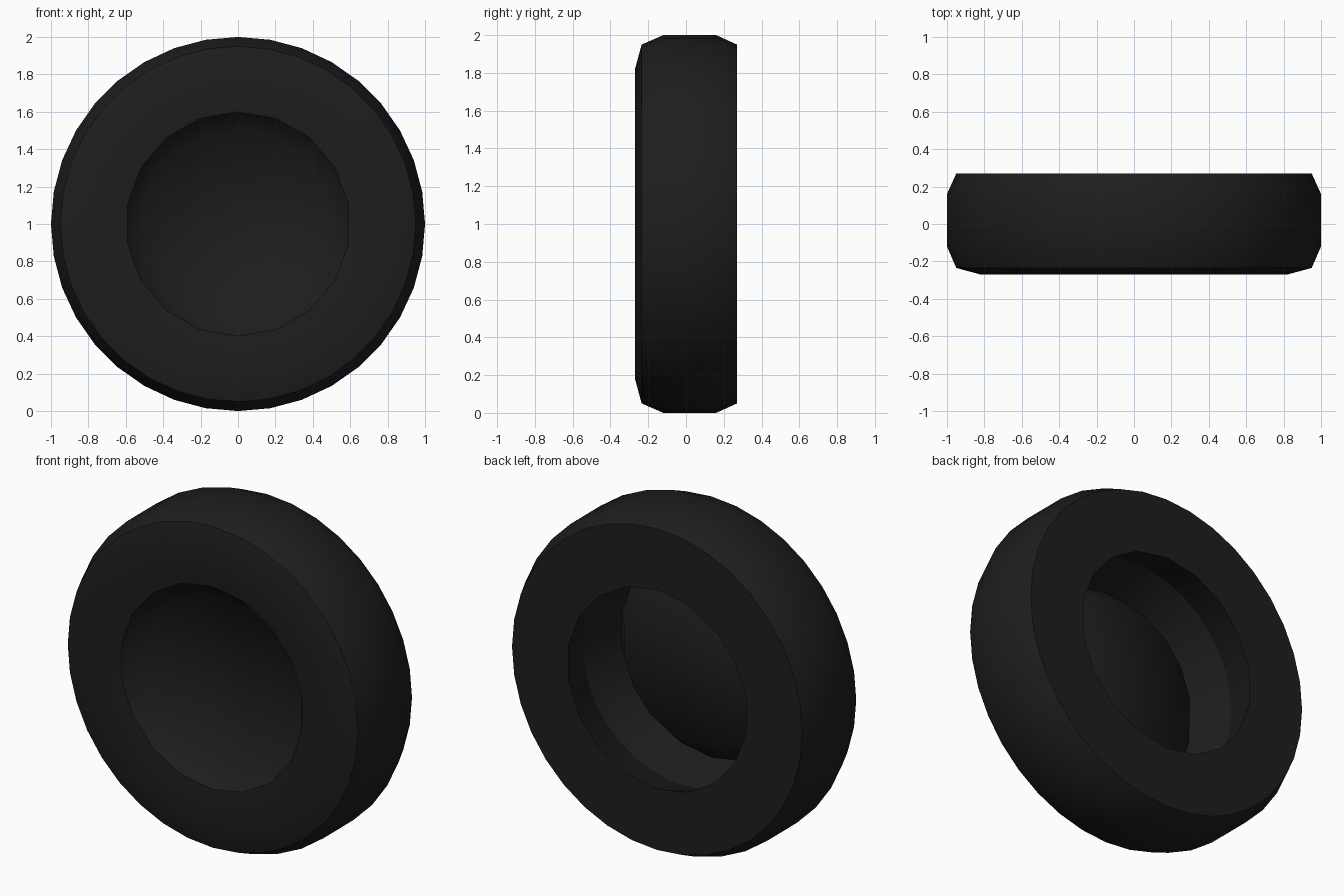
import bpy, bmesh, math

if "Cube" in bpy.data.objects:
    bpy.data.objects.remove(bpy.data.objects["Cube"])

N = 36
CENTRE_Z = 1.0

rubber = bpy.data.materials.new("black_rubber")
rubber.diffuse_color = (0.0125, 0.0125, 0.0125, 1)
rubber.use_nodes = True
rubber.node_tree.nodes["Principled BSDF"].inputs["Base Color"].default_value = rubber.diffuse_color


def add_ring(bm, r, y, coarse):
    """Ring around the y axis; coarse rings trace an 18-sided outline."""
    verts = []
    for i in range(N):
        a = 2 * math.pi * i / N
        k = r * math.cos(math.pi / 18) if coarse and i % 2 else r
        verts.append(bm.verts.new((k * math.sin(a), y, CENTRE_Z + k * math.cos(a))))
    return verts


def bridge(bm, a, b):
    for i in range(N):
        j = (i + 1) % N
        bm.faces.new((a[i], a[j], b[j], b[i]))


def finish(bm, name, angle):
    mesh = bpy.data.meshes.new(name)
    bm.to_mesh(mesh)
    bm.free()
    mesh.materials.append(rubber)
    ob = bpy.data.objects.new(name, mesh)
    bpy.context.collection.objects.link(ob)
    bpy.ops.object.select_all(action='DESELECT')
    ob.select_set(True)
    bpy.context.view_layer.objects.active = ob
    bpy.ops.object.shade_smooth_by_angle(angle=math.radians(angle))


# Tire: closed cross-section (radius, y, coarse outline) swept around the axle
profile = [(0.60, -0.245, True), (0.82, -0.27, False), (0.95, -0.235, False),
           (1.00, -0.12, False), (1.00, 0.16, False), (0.95, 0.27, False),
           (0.59, 0.27, True), (0.665, 0.02, False)]
bm = bmesh.new()
rings = [add_ring(bm, *p) for p in profile]
for k in range(len(rings)):
    bridge(bm, rings[k], rings[(k + 1) % len(rings)])
bmesh.ops.recalc_face_normals(bm, faces=bm.faces)
finish(bm, "tire", 28)

# Hub dish: bevelled recess with a shallow concave floor, facing the front
bm = bmesh.new()
rim = add_ring(bm, 0.60, -0.245, True)
floor = add_ring(bm, 0.50, -0.125, True)
bridge(bm, rim, floor)
hub = bm.verts.new((0, -0.08, CENTRE_Z))
for i in range(N):
    bm.faces.new((floor[i], floor[(i + 1) % N], hub))
bmesh.ops.recalc_face_normals(bm, faces=bm.faces)
bm.normal_update()
if hub.normal.y > 0:
    bmesh.ops.reverse_faces(bm, faces=bm.faces)
finish(bm, "hub_dish", 60)
